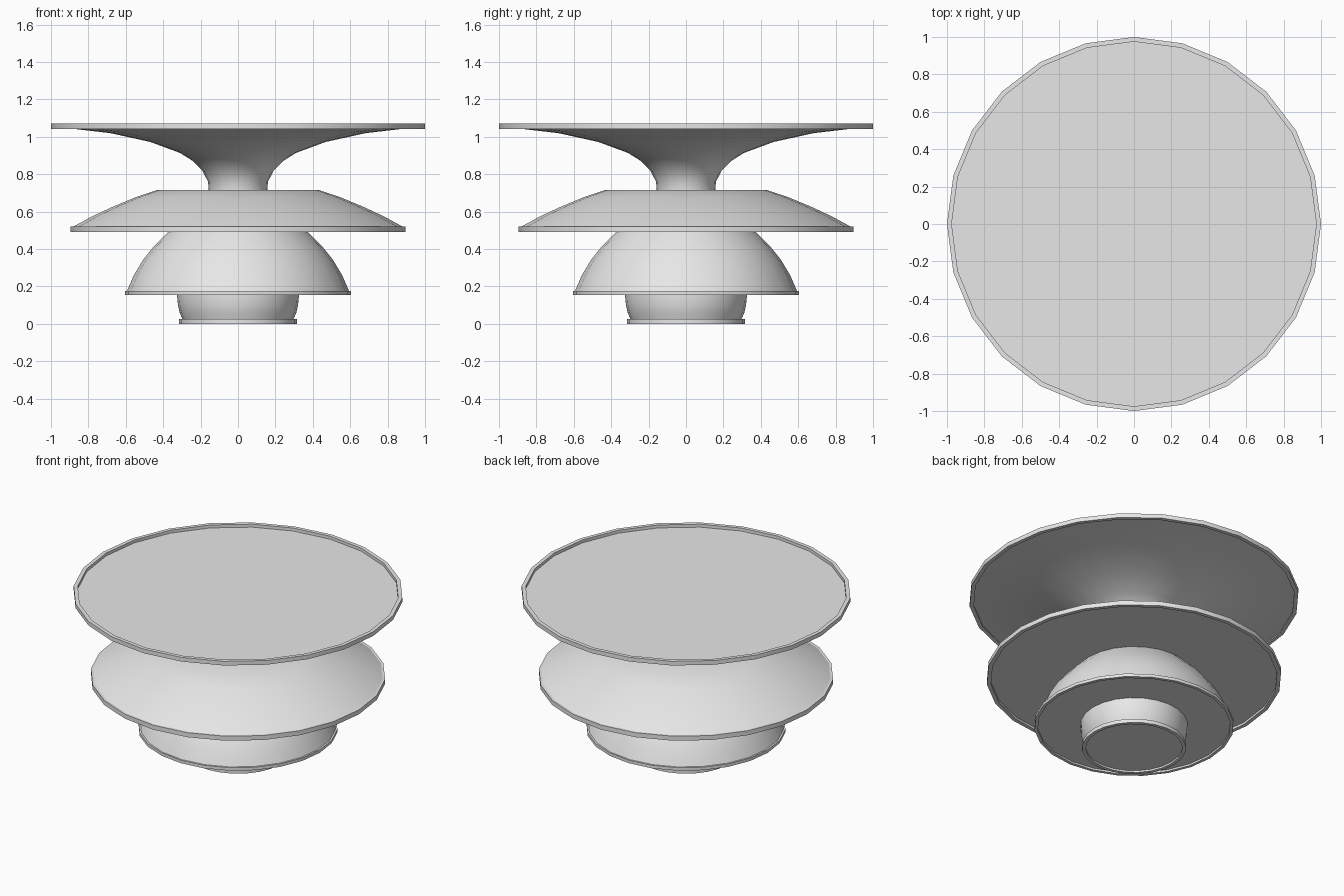
import bpy, bmesh
from math import tau, cos, sin, radians

SIDES = 24

cube = bpy.data.objects.get("Cube")
if cube:
    bpy.data.objects.remove(cube)

# One plain grey for the whole fixture
grey = bpy.data.materials.new("light_grey")
grey.use_nodes = True
colour = (0.8, 0.8, 0.8, 1)
grey.diffuse_color = colour
grey.node_tree.nodes["Principled BSDF"].inputs["Base Color"].default_value = colour


def lathe(name, profile, closed=False, cap_low=False, cap_high=False):
    """Revolve (radius, height) points about z, with optional end caps."""
    bm = bmesh.new()
    rings = [[bm.verts.new((r * cos(tau * i / SIDES), r * sin(tau * i / SIDES), z))
              for i in range(SIDES)] for r, z in profile]
    pairs = list(zip(rings, rings[1:]))
    if closed:
        pairs.append((rings[-1], rings[0]))
    for a, b in pairs:
        for i in range(SIDES):
            j = (i + 1) % SIDES
            bm.faces.new((a[i], a[j], b[j], b[i]))
    if cap_low:
        bm.faces.new(rings[0][::-1])
    if cap_high:
        bm.faces.new(rings[-1])
    mesh = bpy.data.meshes.new(name)
    bm.to_mesh(mesh)
    bm.free()
    mesh.materials.append(grey)
    obj = bpy.data.objects.new(name, mesh)
    bpy.context.collection.objects.link(obj)
    bpy.ops.object.select_all(action='DESELECT')
    obj.select_set(True)
    bpy.context.view_layer.objects.active = obj
    bpy.ops.object.shade_smooth_by_angle(angle=radians(35))
    return obj


def rim(name, inner, outer, low, high):
    """Square-edged ring around the open side of a tier."""
    lathe(name, [(outer, low), (outer, high), (inner, high), (inner, low)], closed=True)


# Bottom cup with its recessed underside
lathe("bottom_cup", [(0.293, 0.012), (0.297, 0.025), (0.312, 0.06),
                     (0.321, 0.1), (0.325, 0.14), (0.325, 0.17)], cap_low=True)
rim("bottom_cup_rim", 0.293, 0.315, 0, 0.025)

# Lower dome
lathe("lower_dome", [(0.585, 0.167), (0.594, 0.175), (0.557, 0.26), (0.508, 0.342),
                     (0.45, 0.415), (0.38, 0.485), (0.36, 0.505)], cap_low=True)
rim("lower_dome_rim", 0.585, 0.605, 0.155, 0.175)

# Wide middle shade with a flat top
lathe("middle_shade", [(0.87, 0.505), (0.88, 0.52), (0.78, 0.575), (0.67, 0.626),
                       (0.55, 0.676), (0.435, 0.715)], cap_low=True, cap_high=True)
rim("middle_shade_rim", 0.87, 0.895, 0.49, 0.52)

# Flared upper trumpet closed by a recessed disc
lathe("upper_trumpet", [(0.157, 0.715), (0.16, 0.76), (0.193, 0.823), (0.245, 0.873),
                        (0.31, 0.914), (0.47, 0.973), (0.684, 1.02), (0.9, 1.045),
                        (0.978, 1.05)], cap_high=True)
rim("upper_trumpet_rim", 0.975, 1, 1.042, 1.07)
